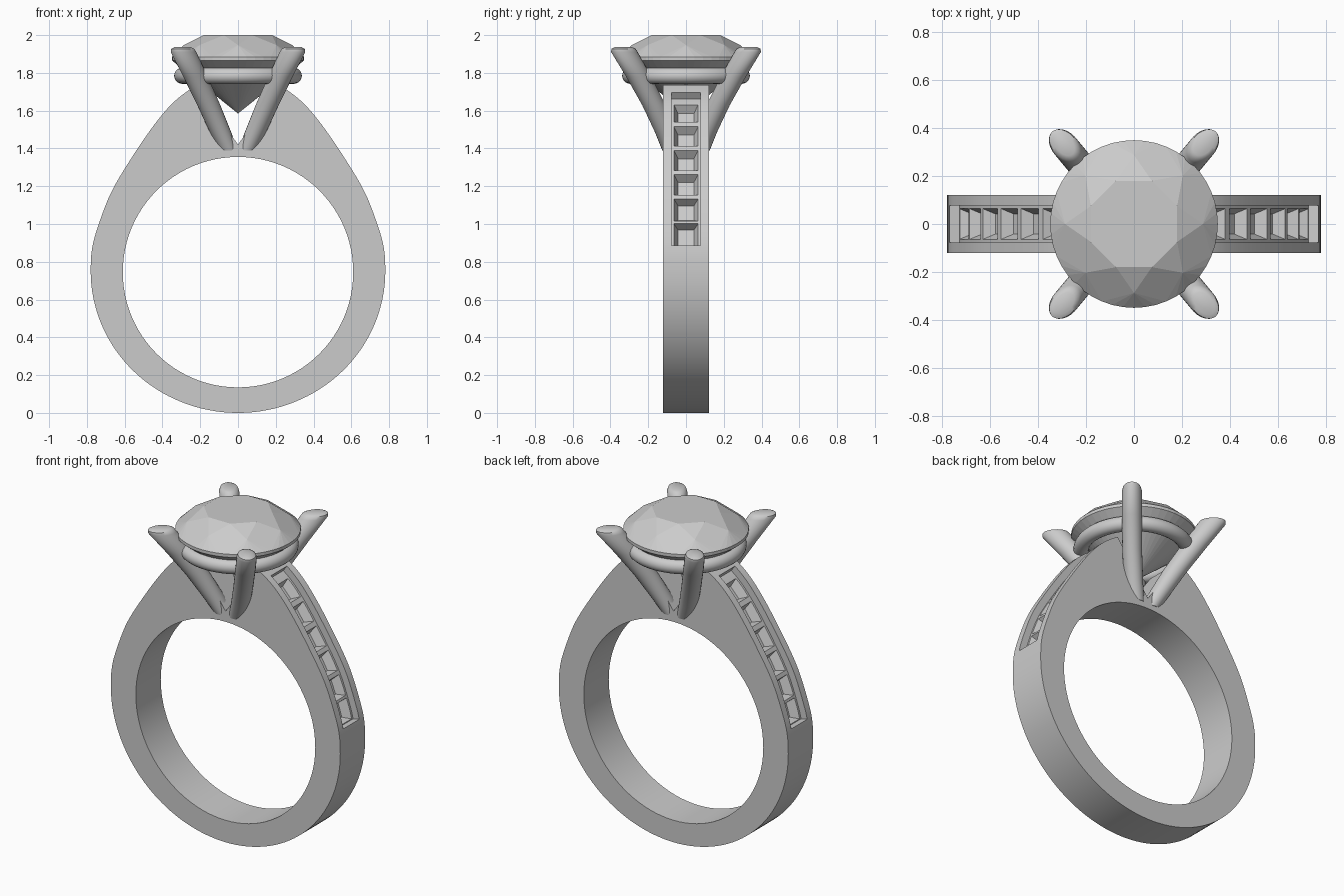
import bpy, bmesh, math
from mathutils import Vector

if "Cube" in bpy.data.objects:
    bpy.data.objects.remove(bpy.data.objects["Cube"])


def finish(name, bm, smooth=None):
    bmesh.ops.recalc_face_normals(bm, faces=bm.faces)
    me = bpy.data.meshes.new(name)
    bm.to_mesh(me)
    bm.free()
    ob = bpy.data.objects.new(name, me)
    bpy.context.collection.objects.link(ob)
    if smooth:
        shade(ob, smooth)
    return ob


def shade(ob, angle):
    bpy.ops.object.select_all(action='DESELECT')
    ob.select_set(True)
    bpy.context.view_layer.objects.active = ob
    bpy.ops.object.shade_smooth_by_angle(angle=math.radians(angle))


def prism(name, outline, half):
    """Extrude an (x, z) outline symmetrically along y."""
    bm = bmesh.new()
    a = [bm.verts.new((x, -half, z)) for x, z in outline]
    b = [bm.verts.new((x, half, z)) for x, z in outline]
    bm.faces.new(a)
    bm.faces.new(b[::-1])
    for i in range(len(a)):
        j = (i + 1) % len(a)
        bm.faces.new((a[j], a[i], b[i], b[j]))
    return finish(name, bm)


def hull(name, pts):
    bm = bmesh.new()
    for p in pts:
        bm.verts.new(p)
    bmesh.ops.convex_hull(bm, input=bm.verts)
    bmesh.ops.dissolve_limit(bm, angle_limit=0.01, verts=bm.verts, edges=bm.edges)
    return finish(name, bm)


def cut(target, cutter):
    bpy.context.view_layer.objects.active = target
    mod = target.modifiers.new("cut", 'BOOLEAN')
    mod.operation = 'DIFFERENCE'
    mod.solver = 'EXACT'
    mod.object = cutter
    bpy.ops.object.modifier_apply(modifier=mod.name)
    bpy.data.objects.remove(cutter, do_unlink=True)


def ring_pts(n, r, z, off=0.0):
    return [(r * math.cos(2 * math.pi * (i + off) / n),
             r * math.sin(2 * math.pi * (i + off) / n), z) for i in range(n)]


# Shoulder curve of the shank, smoothed from a few points
ctrl = [Vector(p) for p in [(0.776, 0.65), (0.78, 0.75), (0.774, 0.86), (0.747, 0.97),
                            (0.675, 1.16), (0.57, 1.34), (0.44, 1.53), (0.335, 1.65),
                            (0.22, 1.735), (0.1, 1.80)]]
shoulder = []
for p0, p1, p2, p3 in zip(ctrl, ctrl[1:], ctrl[2:], ctrl[3:]):
    for k in range(8):
        t = k / 8
        shoulder.append(0.5 * (2 * p1 + (p2 - p0) * t + (2 * p0 - 5 * p1 + 4 * p2 - p3) * t * t
                               + (3 * p1 - p0 - 3 * p2 + p3) * t ** 3))
shoulder.append(ctrl[-2])


def frame(i):
    """Tangent (upwards) and outward normal of the shoulder."""
    t = (shoulder[min(i + 1, len(shoulder) - 1)] - shoulder[max(i - 1, 0)]).normalized()
    return t, Vector((t.y, -t.x))


# Shank with V notch under the stone
lower = [Vector((0.78 * math.sin(a), 0.75 - 0.75 * math.cos(a)))
         for a in [math.pi / 2 * i / 32 for i in range(32)]]
right = lower + shoulder
outline = [tuple(p) for p in right] + [(0, 1.42)] + [(-p.x, p.y) for p in right[:0:-1]]
shank = prism("shank", outline, 0.121)
bore = prism("bore", [(0.61 * math.cos(2 * math.pi * i / 96), 0.745 + 0.61 * math.sin(2 * math.pi * i / 96))
                      for i in range(96)], 0.5)
cut(shank, bore)

# Channel and stepped square seats on each shoulder
idx = [i for i, p in enumerate(shoulder) if 0.885 < p.y < 1.70]
for s in (1, -1):
    outer = [shoulder[i] + frame(i)[1] * 0.04 for i in idx]
    inner = [shoulder[i] - frame(i)[1] * 0.042 for i in idx]
    cut(shank, prism("channel", [(s * p.x, p.y) for p in outer + inner[::-1]], 0.077))
    for z in (0.955, 1.09, 1.23, 1.36, 1.49, 1.615):
        i = min(range(len(shoulder)), key=lambda k: abs(shoulder[k].y - z))
        t, n = frame(i)
        c = shoulder[i] + t * ((z - shoulder[i].y) / t.y)
        pts = []
        for depth, half_len, half_w in ((0.03, 0.068, 0.07), (0.092, 0.042, 0.042)):
            for a in (-1, 1):
                for b in (-1, 1):
                    p = c - n * depth + t * (a * half_len)
                    pts.append((s * p.x, b * half_w, p.y))
        cut(shank, hull("stone_seat", pts))
shade(shank, 25)

# Four prongs: stacked horizontal ellipses leaning outwards (x, y, z, radial, tangential)
path = [(0.05, 0.075, 1.388, 0.05, 0.05), (0.09, 0.105, 1.48, 0.06, 0.053),
        (0.155, 0.17, 1.63, 0.068, 0.055), (0.225, 0.25, 1.78, 0.075, 0.056),
        (0.288, 0.326, 1.91, 0.08, 0.056), (0.292, 0.331, 1.927, 0.074, 0.05),
        (0.293, 0.332, 1.936, 0.055, 0.034)]
radial = Vector((0.67, 0.742)).normalized()
side = Vector((-radial.y, radial.x))
N = 24
for sx, xn in ((1, "right"), (-1, "left")):
    for sy, yn in ((1, "back"), (-1, "front")):
        bm = bmesh.new()
        rows = []
        for x, y, z, ra, ta in path:
            row = []
            for k in range(N):
                a = 2 * math.pi * k / N
                p = Vector((x, y)) + radial * ra * math.cos(a) + side * ta * math.sin(a)
                row.append(bm.verts.new((sx * p.x, sy * p.y, z)))
            rows.append(row)
        for r0, r1 in zip(rows, rows[1:]):
            for k in range(N):
                m = (k + 1) % N
                bm.faces.new((r0[k], r0[m], r1[m], r1[k]))
        bm.faces.new(rows[0][::-1])
        bm.faces.new(rows[-1])
        finish(f"{yn}_{xn}_prong", bm, 40)

# Round rail joining the prongs
bpy.ops.mesh.primitive_torus_add(major_radius=0.295, minor_radius=0.043, major_segments=64,
                                 minor_segments=20, location=(0, 0, 1.785))
rail = bpy.context.object
rail.name = "rail"
shade(rail, 40)

# Brilliant cut centre stone
hull("centre_stone",
     ring_pts(8, 0.195, 2.0, 0.5) + ring_pts(8, 0.288, 1.947) + ring_pts(48, 0.35, 1.885)
     + ring_pts(48, 0.35, 1.866) + ring_pts(8, 0.17, 1.738, 0.5) + [(0, 0, 1.585)])
